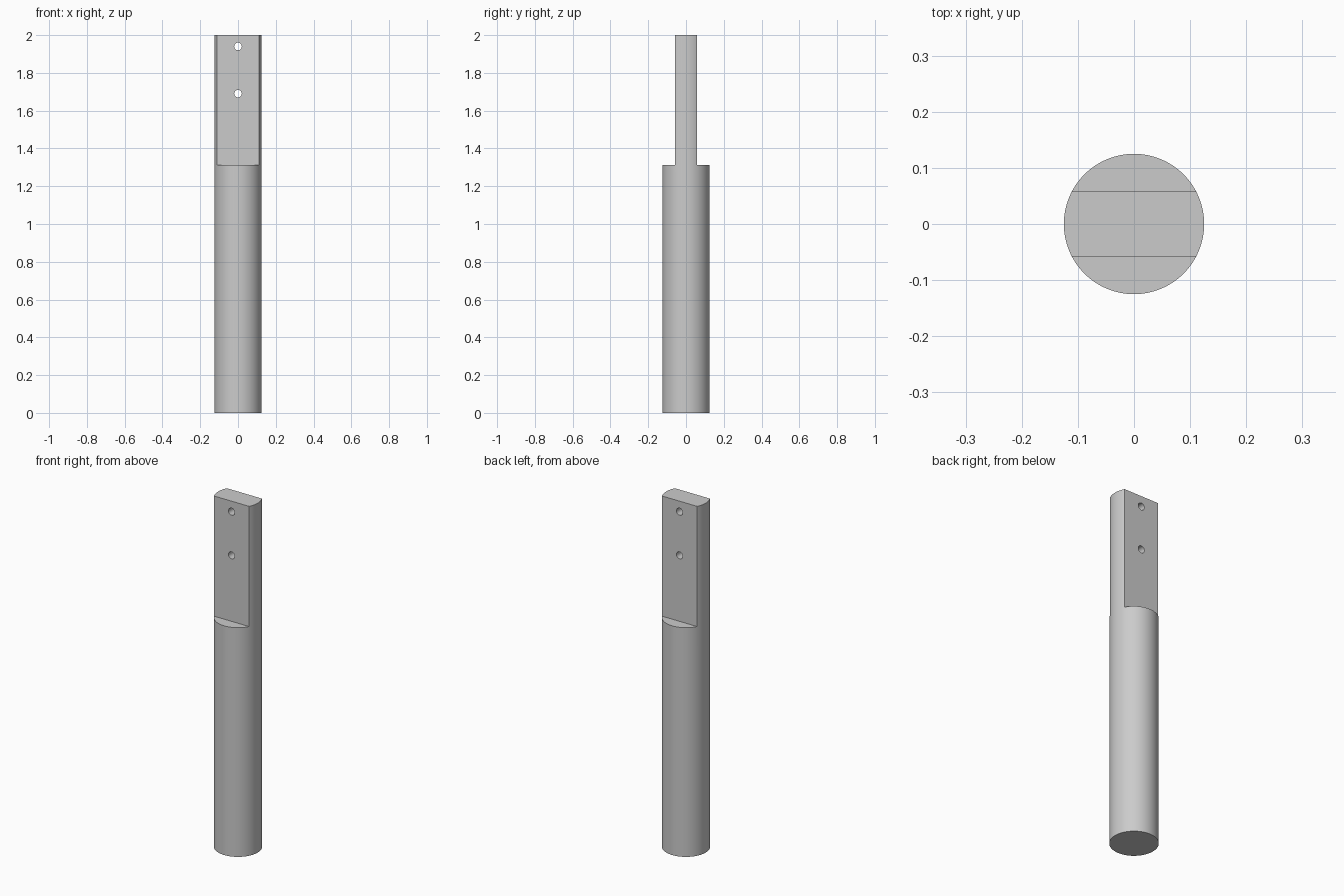
import bpy
import math

RADIUS = 0.125
HEIGHT = 2.0
SHOULDER = 1.312
TONGUE_HALF = 0.058
HOLE_RADIUS = 0.02
HOLE_HEIGHTS = (1.69, 1.94)

default = bpy.data.objects.get("Cube")
if default:
    bpy.data.objects.remove(default, do_unlink=True)

grey = bpy.data.materials.new("plain grey")
grey.use_nodes = True
colour = (0.6, 0.6, 0.6, 1)
grey.diffuse_color = colour
grey.node_tree.nodes["Principled BSDF"].inputs["Base Color"].default_value = colour


def cut(target, cutter):
    """Subtract the cutter from the target and remove the cutter."""
    cutter.hide_render = True
    cutter.data.materials.append(grey)
    mod = target.modifiers.new("cut", "BOOLEAN")
    mod.operation = "DIFFERENCE"
    mod.solver = "EXACT"
    mod.object = cutter
    bpy.ops.object.select_all(action="DESELECT")
    target.select_set(True)
    bpy.context.view_layer.objects.active = target
    bpy.ops.object.modifier_apply(modifier=mod.name)
    bpy.data.objects.remove(cutter, do_unlink=True)


# Round bar
bpy.ops.mesh.primitive_cylinder_add(
    vertices=128, radius=RADIUS, depth=HEIGHT, location=(0, 0, HEIGHT / 2))
post = bpy.context.object
post.name = "round_post_with_flat_tongue"
post.data.materials.append(grey)

# Flats on the front and back of the tongue
for side in (-1, 1):
    bpy.ops.mesh.primitive_cube_add(
        size=1, location=(0, side * (TONGUE_HALF + 0.5), SHOULDER + 0.5))
    cut(post, bpy.context.object)

# Cross holes through the tongue
for z in HOLE_HEIGHTS:
    bpy.ops.mesh.primitive_cylinder_add(
        vertices=32, radius=HOLE_RADIUS, depth=0.5,
        location=(0, 0, z), rotation=(math.pi / 2, 0, 0))
    cut(post, bpy.context.object)

# Smooth round walls, crisp machined edges
bpy.ops.object.select_all(action="DESELECT")
post.select_set(True)
bpy.context.view_layer.objects.active = post
bpy.ops.object.shade_smooth_by_angle(angle=math.radians(30))
